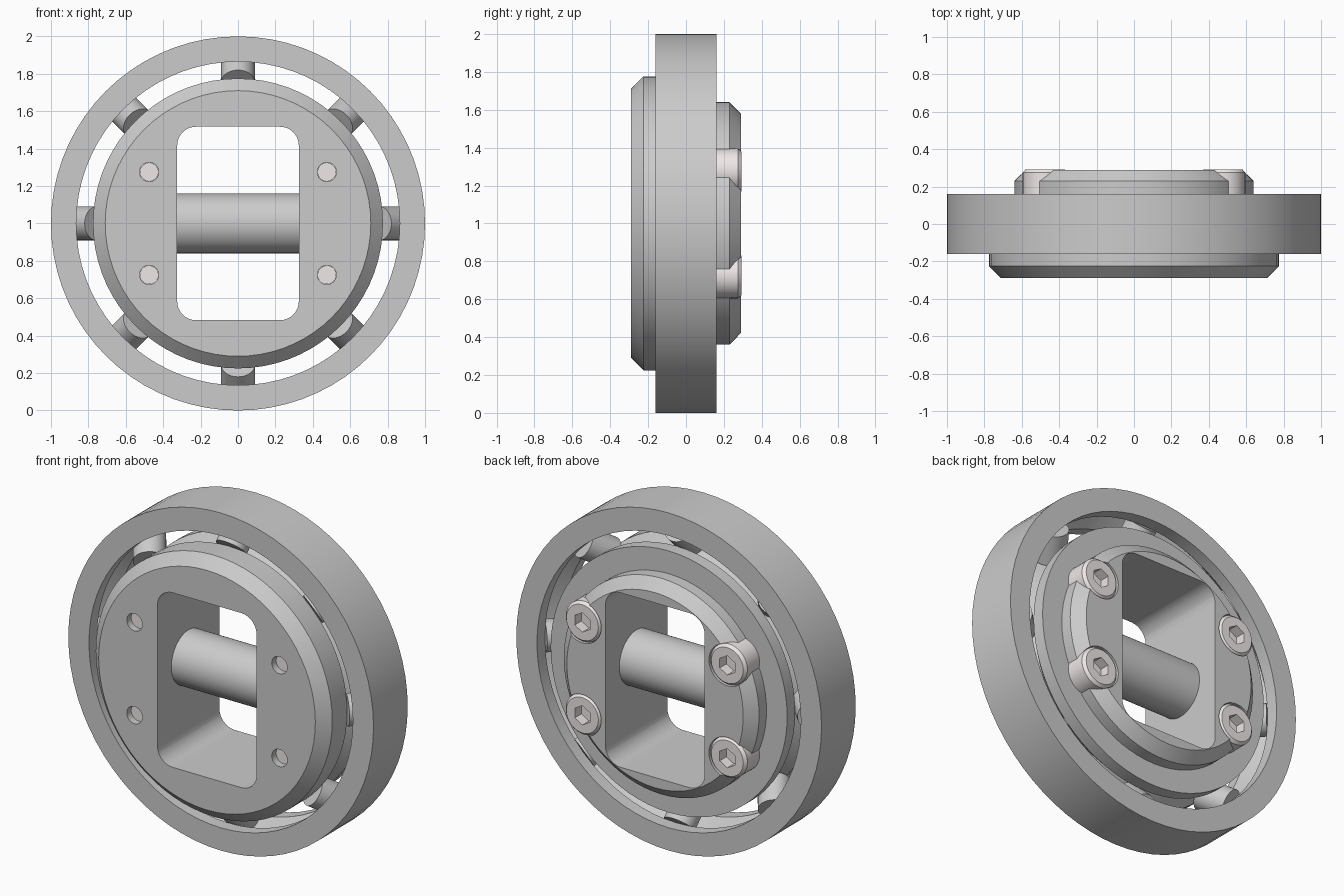
import bpy, bmesh
from math import pi, cos, sin, radians
from mathutils import Vector, Matrix

if "Cube" in bpy.data.objects:
    bpy.data.objects.remove(bpy.data.objects["Cube"])

CENTRE = Vector((0, 0, 1))


def make(name, bm, loc=(0, 0, 0)):
    bmesh.ops.recalc_face_normals(bm, faces=bm.faces[:])
    me = bpy.data.meshes.new(name)
    bm.to_mesh(me)
    bm.free()
    ob = bpy.data.objects.new(name, me)
    ob.location = loc
    bpy.context.collection.objects.link(ob)
    return ob


def lathe(name, profile, loc=CENTRE, steps=72):
    """Revolve (radius, y) points around the y axis."""
    bm = bmesh.new()
    vs = [bm.verts.new((r, y, 0)) for r, y in profile]
    es = [bm.edges.new(p) for p in zip(vs, vs[1:])]
    if profile[0][0] > 0:
        es.append(bm.edges.new((vs[-1], vs[0])))
    bmesh.ops.spin(bm, geom=vs + es, cent=(0, 0, 0), axis=(0, 1, 0),
                   angle=2 * pi, steps=steps, use_merge=True)
    bmesh.ops.remove_doubles(bm, verts=bm.verts[:], dist=1e-5)
    return make(name, bm, loc)


def rod(name, loc, axis, r, length, segs=40):
    bm = bmesh.new()
    rot = Vector(axis).to_track_quat('Z', 'Y').to_matrix().to_4x4()
    bmesh.ops.create_cone(bm, cap_ends=True, segments=segs, radius1=r,
                          radius2=r, depth=length, matrix=rot)
    return make(name, bm, loc)


def cut(ob, cutter):
    cutter.hide_render = True
    m = ob.modifiers.new("cut", 'BOOLEAN')
    m.operation, m.solver, m.object = 'DIFFERENCE', 'EXACT', cutter
    bpy.context.view_layer.update()
    ev = ob.evaluated_get(bpy.context.evaluated_depsgraph_get())
    me = bpy.data.meshes.new_from_object(ev)
    ob.modifiers.clear()
    ob.data = me
    bpy.data.objects.remove(cutter)


def smooth(ob):
    bpy.ops.object.select_all(action='DESELECT')
    ob.select_set(True)
    bpy.context.view_layer.objects.active = ob
    bpy.ops.object.shade_smooth_by_angle(angle=radians(30))


# outer race with V groove inside
outer = lathe("outer_race", [(0.865, -0.16), (1, -0.16), (1, 0.16), (0.865, 0.16),
                             (0.865, 0.085), (0.95, 0), (0.865, -0.085)])

# inner hub: chamfered front flange, V groove, stepped back boss
hub = lathe("inner_hub", [(0.2, -0.29), (0.71, -0.29), (0.775, -0.225), (0.775, -0.085),
                          (0.69, 0), (0.775, 0.085), (0.775, 0.16), (0.64, 0.16),
                          (0.64, 0.23), (0.578, 0.29), (0.2, 0.29)])

# rounded rectangular window through the hub
bm = bmesh.new()
pts = []
for k, (sx, sz) in enumerate(((1, 1), (-1, 1), (-1, -1), (1, -1))):
    for i in range(9):
        a = (k + i / 8) * pi / 2
        pts.append((sx * 0.225 + 0.1 * cos(a), -0.5, sz * 0.417 + 0.1 * sin(a)))
face = bm.faces.new([bm.verts.new(p) for p in pts])
ext = bmesh.ops.extrude_face_region(bm, geom=[face])
bmesh.ops.translate(bm, vec=(0, 1, 0),
                    verts=[v for v in ext["geom"] if isinstance(v, bmesh.types.BMVert)])
cut(hub, make("window_cutter", bm, CENTRE))

# stepped bolt holes
bolt_spots = [CENTRE + Vector((sx * 0.475, 0, sz * 0.275)) for sx in (-1, 1) for sz in (-1, 1)]
for p in bolt_spots:
    cut(hub, lathe("hole_cutter", [(0, -0.4), (0.051, -0.4), (0.051, 0.16),
                                   (0.122, 0.16), (0.122, 0.4), (0, 0.4)], p, 40))

# crossbar in the window
bar = rod("crossbar", CENTRE, (1, 0, 0), 0.16, 0.66, 64)

# tilted rollers between the races
rollers = []
for i in range(8):
    a = i * pi / 4
    radial = Vector((cos(a), 0, sin(a)))
    rollers.append(rod("roller", CENTRE + radial * 0.82, radial + Vector((0, 1, 0)), 0.09, 0.18))

# socket head bolts
mat = bpy.data.materials.new("bolt_metal")
mat.diffuse_color = (0.86, 0.8, 0.8, 1)
mat.use_nodes = True
mat.node_tree.nodes["Principled BSDF"].inputs["Base Color"].default_value = mat.diffuse_color
bolt = lathe("bolt", [(0, -0.25), (0.05, -0.25), (0.05, 0.161), (0.12, 0.161),
                      (0.12, 0.275), (0.105, 0.292), (0, 0.292)], bolt_spots[0], 40)
cut(bolt, rod("socket_cutter", bolt_spots[0] + Vector((0, 0.3, 0)), (0, 1, 0), 0.057, 0.14, 6))
bolt.data.materials.clear()
bolt.data.materials.append(mat)
for ob in [outer, hub, bar, bolt] + rollers:
    smooth(ob)
for p in bolt_spots[1:]:
    b = bolt.copy()
    b.location = p
    bpy.context.collection.objects.link(b)
